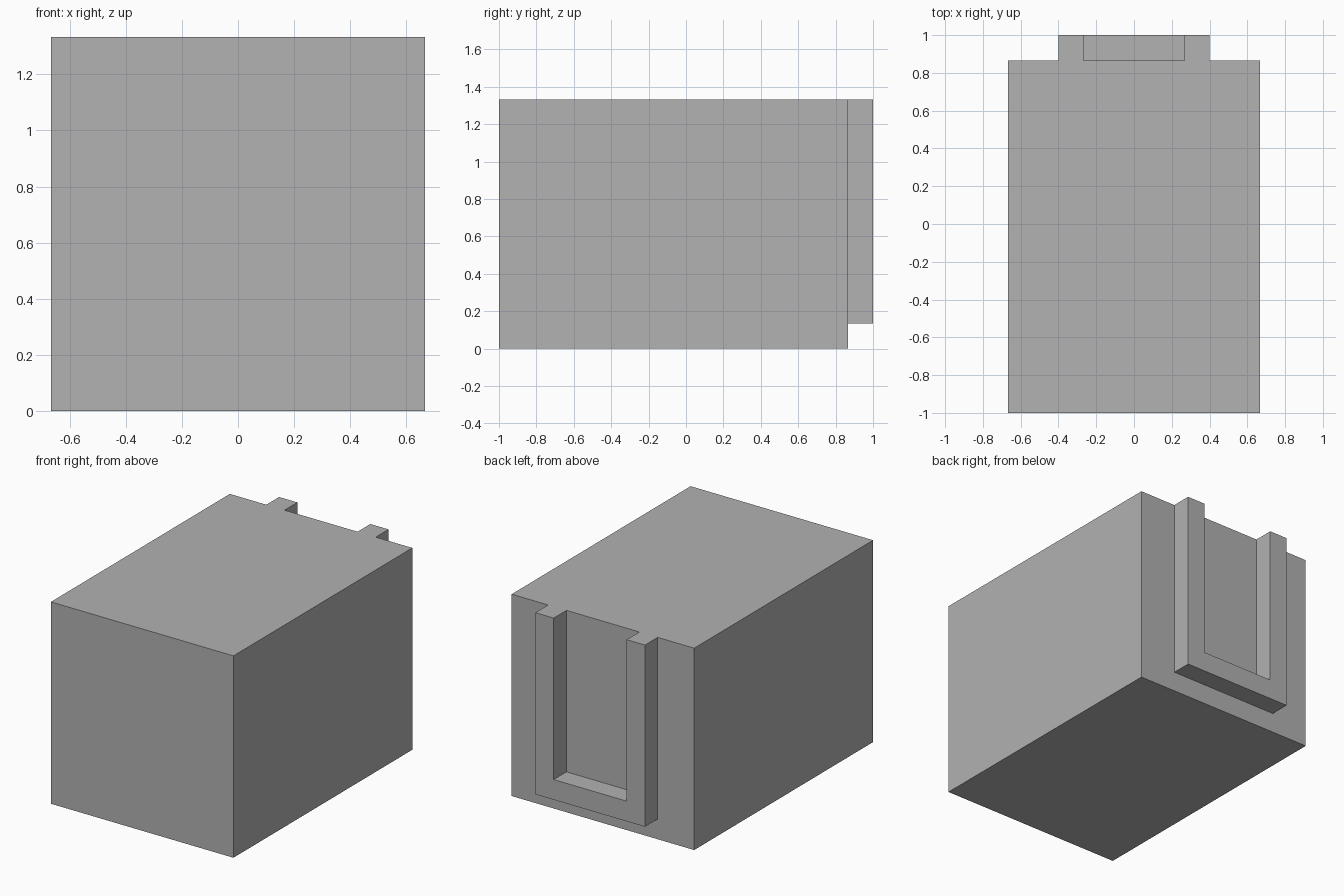
import bpy
import bmesh

cube = bpy.data.objects.get("Cube")
if cube:
    bpy.data.objects.remove(cube, do_unlink=True)

# Single grey material
GREY = (0.445, 0.445, 0.445, 1.0)
grey = bpy.data.materials.new("plain_grey")
grey.use_nodes = True
grey.diffuse_color = GREY
bsdf = next(n for n in grey.node_tree.nodes if n.type == 'BSDF_PRINCIPLED')
bsdf.inputs["Base Color"].default_value = GREY

U = 2 / 15  # design unit: the model is 15 units long


def extrude_profile(name, profile, y_front, y_back):
    """Extrude an (x, z) outline, given in design units, along y."""
    bm = bmesh.new()
    face = bm.faces.new([bm.verts.new((x * U, y_front, z * U)) for x, z in profile])
    result = bmesh.ops.extrude_face_region(bm, geom=[face])
    moved = [v for v in result["geom"] if isinstance(v, bmesh.types.BMVert)]
    bmesh.ops.translate(bm, verts=moved, vec=(0, y_back - y_front, 0))
    bmesh.ops.recalc_face_normals(bm, faces=bm.faces)
    mesh = bpy.data.meshes.new(name)
    bm.to_mesh(mesh)
    bm.free()
    mesh.materials.append(grey)
    obj = bpy.data.objects.new(name, mesh)
    bpy.context.collection.objects.link(obj)
    return obj


# Main block
BACK = 1 - U
extrude_profile("body", [(-5, 0), (5, 0), (5, 10), (-5, 10)], -1, BACK)

# U-shaped raised rim on the back, open at the top
right_half = [(3, 1), (3, 10), (2, 10), (2, 2)]
left_half = [(-x, z) for x, z in reversed(right_half)]
extrude_profile("back_rim", right_half + left_half, BACK, 1)
